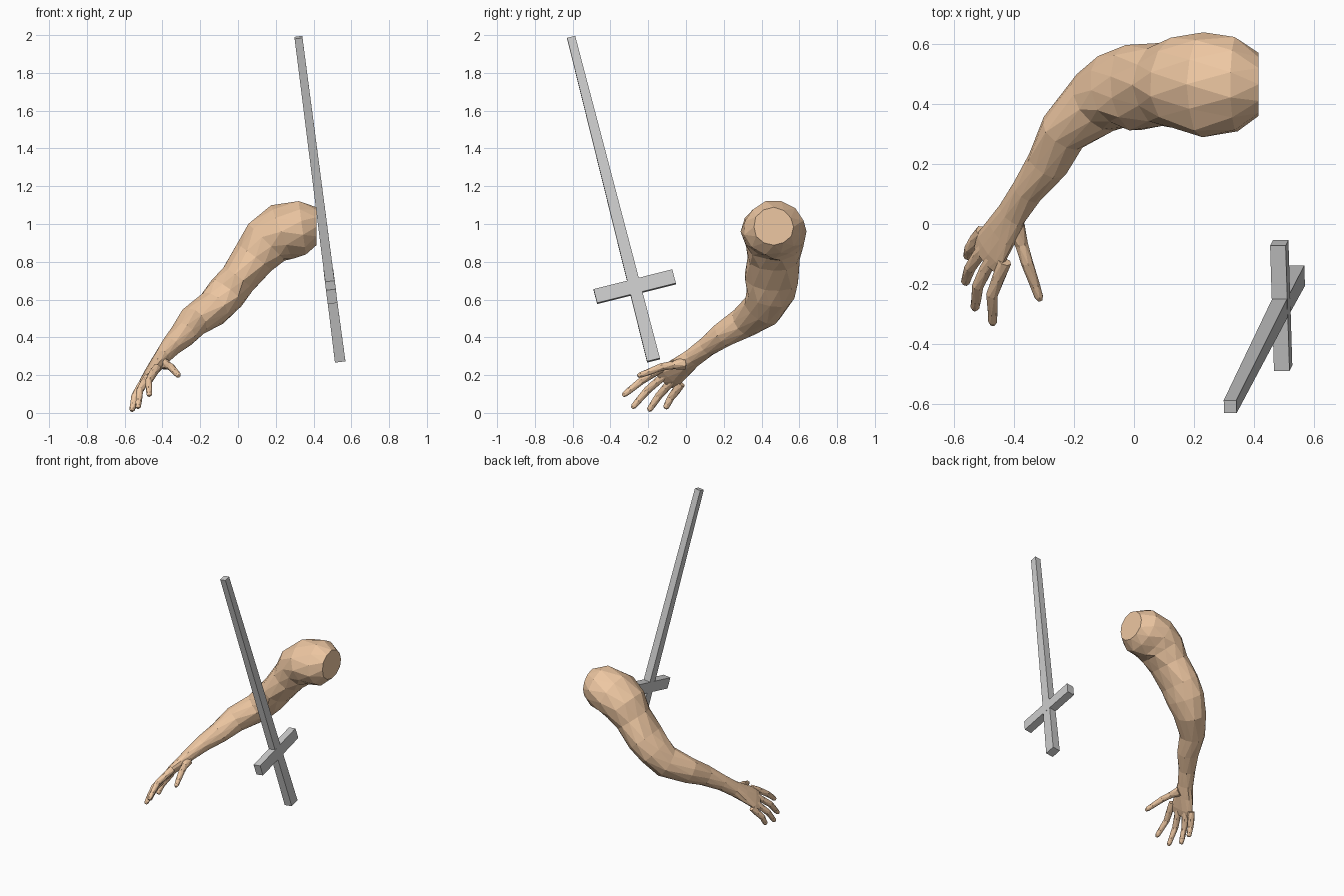
import bpy, bmesh, math, random
from mathutils import Vector, Matrix

if "Cube" in bpy.data.objects:
    bpy.data.objects.remove(bpy.data.objects["Cube"])

random.seed(4)
skin = bpy.data.materials.new("skin")
skin.diffuse_color = (0.85, 0.57, 0.36, 1)
skin.use_nodes = True
skin.node_tree.nodes["Principled BSDF"].inputs["Base Color"].default_value = skin.diffuse_color


def finish(bm, name, material=None):
    bmesh.ops.recalc_face_normals(bm, faces=bm.faces)
    mesh = bpy.data.meshes.new(name)
    bm.to_mesh(mesh)
    bm.free()
    ob = bpy.data.objects.new(name, mesh)
    bpy.context.collection.objects.link(ob)
    if material:
        mesh.materials.append(material)
    return ob


def tube(name, rings, side_start, side_end, turn=(0, 1), sides=12, jitter=0.0, first=None):
    """Loft ellipses (x, y, z, half height, half width) along a path."""
    bm = bmesh.new()
    pts = [Vector(r[:3]) for r in rings]
    last = len(pts) - 1
    loops = []
    for i, (p, r) in enumerate(zip(pts, rings)):
        t = (pts[min(i + 1, last)] - pts[max(i - 1, 0)]).normalized()
        if i == 0 and first:
            t = Vector(first)
        f = min(1, max(0, (i - turn[0]) / (turn[1] - turn[0])))
        s = Vector(side_start).lerp(Vector(side_end), f)
        s = (s - t * s.dot(t)).normalized()
        n = t.cross(s)
        loop = []
        for k in range(sides):
            a = 2 * math.pi * (k + 0.5 * (i % 2)) / sides
            j = 1 + random.uniform(-jitter, jitter)
            loop.append(bm.verts.new(p + (n * math.cos(a) * r[3] + s * math.sin(a) * r[4]) * j))
        loops.append(loop)
    for i in range(last):
        a, b = loops[i], loops[i + 1]
        for k in range(sides):
            m = (k + 1) % sides
            if i % 2 == 0:
                bm.faces.new((a[k], a[m], b[k]))
                bm.faces.new((a[m], b[m], b[k]))
            else:
                bm.faces.new((a[k], a[m], b[m]))
                bm.faces.new((a[k], b[m], b[k]))
    bm.faces.new(loops[0])
    bm.faces.new(loops[-1])
    return finish(bm, name, skin)


# Arm: shoulder, upper arm, elbow, forearm, wrist and palm
across = (-0.07, 0.11, -0.075)
arm_rings = [
    (0.415, 0.465, 0.985, 0.10, 0.108),
    (0.34, 0.463, 0.98, 0.143, 0.158),
    (0.23, 0.465, 0.96, 0.15, 0.17),
    (0.15, 0.465, 0.905, 0.138, 0.155),
    (0.09, 0.462, 0.82, 0.115, 0.14),
    (0.00, 0.455, 0.71, 0.105, 0.145),
    (-0.06, 0.445, 0.63, 0.105, 0.13),
    (-0.13, 0.405, 0.555, 0.10, 0.11),
    (-0.235, 0.305, 0.48, 0.085, 0.085),
    (-0.29, 0.20, 0.415, 0.069, 0.07),
    (-0.355, 0.11, 0.35, 0.054, 0.056),
    (-0.405, 0.035, 0.29, 0.042, 0.054),
    (-0.44, -0.025, 0.243, 0.036, 0.067),
    (-0.475, -0.085, 0.195, 0.027, 0.08),
    (-0.492, -0.12, 0.172, 0.016, 0.074),
]
tube("arm", arm_rings, (0, 1, 0), across, turn=(6, 11), jitter=0.05, first=(-1, 0, 0))

# Fingers and thumb: base, middle joints, tip
digits = {
    "index_finger": [(-0.430, -0.125, 0.240), (-0.472, -0.235, 0.170), (-0.470, -0.335, 0.090)],
    "middle_finger": [(-0.465, -0.100, 0.210), (-0.520, -0.205, 0.120), (-0.530, -0.285, 0.025)],
    "ring_finger": [(-0.490, -0.065, 0.180), (-0.545, -0.145, 0.090), (-0.562, -0.198, 0.010)],
    "little_finger": [(-0.505, -0.025, 0.155), (-0.545, -0.080, 0.080), (-0.555, -0.110, 0.022)],
    "thumb": [(-0.395, -0.010, 0.262), (-0.355, -0.130, 0.243), (-0.312, -0.255, 0.195)],
}
for name, joints in digits.items():
    a, b, c = (Vector(j) for j in joints)
    base = 0.034 if name == "thumb" else 0.022
    stations = [(a, base), (a.lerp(b, 0.5), 0.022), (b, 0.020),
                (b.lerp(c, 0.6), 0.017), (b.lerp(c, 0.9), 0.015), (c, 0.008)]
    tube(name, [(*p, r, r) for p, r in stations], across, across, sides=7, jitter=0.05)


# Sword: tapered square bars along a tilted axis, with a crossguard
tip = Vector((0.32, -0.608, 1.988))
end = Vector((0.54, -0.172, 0.278))
up = (tip - end).normalized()
wide = Vector((-0.013, 0.415, 0.105))
wide = (wide - up * wide.dot(up)).normalized()
thin = wide.cross(up)
guard = end.lerp(tip, 0.228)


def bar(name, a, b, size_a, size_b):
    """Box between two points on the sword axis, (width, thickness) at each end."""
    bm = bmesh.new()
    v = [bm.verts.new(p + wide * sx * w / 2 + thin * sy * d / 2)
         for p, (w, d) in ((a, size_a), (b, size_b))
         for sx, sy in ((-1, -1), (1, -1), (1, 1), (-1, 1))]
    bm.faces.new(v[:4])
    bm.faces.new(v[4:])
    for k in range(4):
        m = (k + 1) % 4
        bm.faces.new((v[k], v[m], v[4 + m], v[4 + k]))
    finish(bm, name)


bar("sword_blade", guard, tip, (0.064, 0.050), (0.044, 0.042))
bar("sword_grip", end, guard, (0.070, 0.056), (0.064, 0.050))
bar("sword_crossguard", guard - up * 0.038, guard + up * 0.038, (0.43, 0.052), (0.43, 0.052))
